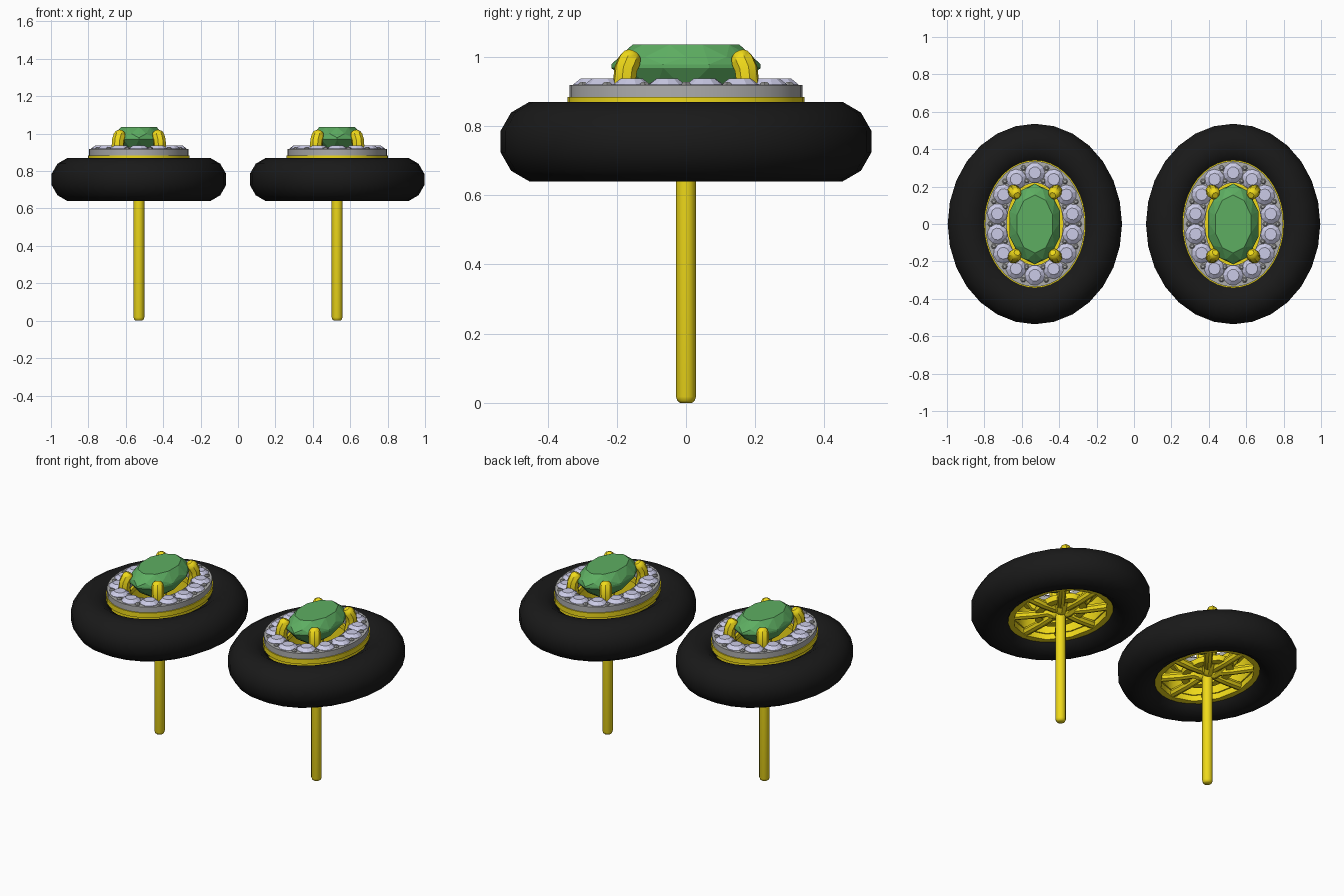
import bpy, bmesh
from math import sin, cos, pi, tau
from mathutils import Vector

if "Cube" in bpy.data.objects:
    bpy.data.objects.remove(bpy.data.objects["Cube"])


def material(name, rgb):
    m = bpy.data.materials.new(name)
    m.diffuse_color = (*rgb, 1)
    m.use_nodes = True
    m.node_tree.nodes["Principled BSDF"].inputs["Base Color"].default_value = m.diffuse_color
    return m


GOLD = material("gold", (0.87, 0.70, 0.01))
BLACK = material("black_enamel", (0.01, 0.01, 0.01))
GREEN = material("green_gem", (0.11, 0.42, 0.12))
CLEAR = material("clear_gem", (0.60, 0.60, 0.80))
SILVER = material("silver", (0.42, 0.42, 0.42))


def finish(bm, name, mat, x, smooth=True):
    bmesh.ops.recalc_face_normals(bm, faces=bm.faces)
    me = bpy.data.meshes.new(name)
    bm.to_mesh(me)
    bm.free()
    me.materials.append(mat)
    for p in me.polygons:
        p.use_smooth = False
    ob = bpy.data.objects.new(name, me)
    ob.location.x = x
    bpy.context.collection.objects.link(ob)
    if smooth:
        bpy.ops.object.select_all(action='DESELECT')
        ob.select_set(True)
        bpy.context.view_layer.objects.active = ob
        bpy.ops.object.shade_smooth_by_angle(angle=0.7)
    return ob


def loft(bm, rings, n, closed=False, centre=(0, 0), turn=0.0):
    """Stack of ellipses (rx, ry, z); closed joins last to first, otherwise capped."""
    loops = [[bm.verts.new((centre[0] + rx * cos(tau * i / n + turn),
                            centre[1] + ry * sin(tau * i / n + turn), z))
              for i in range(n)] for rx, ry, z in rings]
    pairs = list(zip(loops, loops[1:]))
    if closed:
        pairs.append((loops[-1], loops[0]))
    else:
        bm.faces.new(loops[0])
        bm.faces.new(loops[-1])
    for a, b in pairs:
        for i in range(n):
            j = (i + 1) % n
            bm.faces.new((a[i], a[j], b[j], b[i]))


def band(bm, outer, inner, z0, z1, n=40):
    loft(bm, [(*outer, z0), (*outer, z1), (*inner, z1), (*inner, z0)], n, True)


def rods(name, paths, radius, mat, x):
    """Round bars along smooth paths with domed ends."""
    bm = bmesh.new()
    n = 8
    for path in paths:
        pts = [Vector(p) for p in path]
        rows = []
        for k, p in enumerate(pts):
            d = (pts[min(k + 1, len(pts) - 1)] - pts[max(k - 1, 0)]).normalized()
            u = d.cross(Vector((-pts[-1].y, pts[-1].x, 0.001))).normalized()
            v = d.cross(u)
            ends = k in (0, len(pts) - 1)
            steps = [(0, 1)] if not ends else [(0, 1), (.55, .83), (.85, .5)]
            sign = -1 if k == 0 else 1
            if k == 0:
                steps.reverse()
            for s, r in steps:
                c = p + d * radius * s * sign
                rows.append([bm.verts.new(c + radius * r * (u * cos(tau * i / n) + v * sin(tau * i / n)))
                             for i in range(n)])
        for a, b in zip(rows, rows[1:]):
            for i in range(n):
                j = (i + 1) % n
                bm.faces.new((a[i], a[j], b[j], b[i]))
        bm.faces.new(rows[0])
        bm.faces.new(rows[-1])
    return finish(bm, name, mat, x)


def earring(x):
    # fat oval surround
    bm = bmesh.new()
    t = 12
    loft(bm, [(0.352 + 0.118 * cos(tau * (i + .5) / t), 0.422 + 0.118 * cos(tau * (i + .5) / t),
               0.755 + 0.119 * sin(tau * (i + .5) / t)) for i in range(t)], 28, True)
    finish(bm, "oval_surround", BLACK, x)

    # halo: gold base plate and silver stone bed
    bm = bmesh.new()
    band(bm, (0.272, 0.342), (0.135, 0.205), 0.855, 0.884)
    finish(bm, "halo_plate", GOLD, x)
    bm = bmesh.new()
    band(bm, (0.266, 0.336), (0.150, 0.220), 0.882, 0.918)
    finish(bm, "halo_bed", SILVER, x)

    # fourteen round stones evenly spaced along the halo, with bead claws between
    a, b, count, fine = 0.205, 0.274, 14, 1400
    dense = [Vector((a * sin(tau * i / fine), b * cos(tau * i / fine), 0)) for i in range(fine + 1)]
    total = sum((q - p).length for p, q in zip(dense, dense[1:]))
    stones, beads, run, k = bmesh.new(), bmesh.new(), 0.0, 0
    for p, q in zip(dense, dense[1:]):
        if k < count * 2 and run >= k * total / (count * 2) - 1e-6:
            if k % 2 == 0:
                loft(stones, [(.006, .006, .872), (.054, .054, .915), (.054, .054, .920), (.032, .032, .937)],
                     10, False, (p.x, p.y), k * .4)
            else:
                for f in (0.84, 1.16):
                    loft(beads, [(.015, .015, .90), (.015, .015, .922), (.008, .008, .928)],
                         6, False, (p.x * f, p.y * (f * .8 + .2)))
        while k < count * 2 and run >= k * total / (count * 2) - 1e-6:
            k += 1
        run += (q - p).length
    finish(stones, "halo_stones", CLEAR, x, False)
    finish(beads, "halo_beads", SILVER, x)

    # faceted oval centre stone: table, crown, girdle, pavilion
    bm = bmesh.new()
    n = 10
    rows = [(.10, .155, 1.035, 0), (.128, .20, 1.0, .5), (.142, .216, .978, 0), (.142, .216, .968, 0),
            (.095, .15, .905, .5), (.01, .05, .845, 0)]
    for rx, ry, z, off in rows:
        for i in range(n):
            ang = tau * (i + off + .5) / n
            bm.verts.new((rx * cos(ang), ry * sin(ang), z))
    bmesh.ops.convex_hull(bm, input=bm.verts)
    finish(bm, "centre_stone", GREEN, x, False)

    # four claws rising from the gallery and hooking over the stone
    corners = [(sx, sy) for sx in (-1, 1) for sy in (-1, 1)]
    rods("claws", [[(sx * .02, sy * .03, .70), (sx * .075, sy * .12, .76), (sx * .105, sy * .165, .85),
                    (sx * .113, sy * .178, .93), (sx * .110, sy * .174, .965),
                    (sx * .103, sy * .164, .988)] for sx, sy in corners], .034, GOLD, x)

    # gallery underneath: rim, inner ring, spokes and side walls
    bm = bmesh.new()
    band(bm, (0.285, 0.355), (0.232, 0.300), 0.685, 0.725, 12)
    band(bm, (0.250, 0.320), (0.225, 0.293), 0.72, 0.86, 12)
    finish(bm, "gallery_rim", GOLD, x)
    bm = bmesh.new()
    band(bm, (0.125, 0.175), (0.085, 0.130), 0.70, 0.735, 16)
    finish(bm, "gallery_ring", GOLD, x)
    rods("gallery_spokes", [[(.02 * cos(g), .02 * sin(g), .71), (.13 * cos(g), .165 * sin(g), .705),
                             (.25 * cos(g), .32 * sin(g), .71)]
                            for g in [i * pi / 4 for i in range(8)]], .024, GOLD, x)

    # ear post with rounded tip
    bm = bmesh.new()
    loft(bm, [(.017, .017, 0), (.025, .025, .006), (.029, .029, .018), (.029, .029, .72)], 12)
    finish(bm, "ear_post", GOLD, x)


for side in (-0.53, 0.53):
    earring(side)
